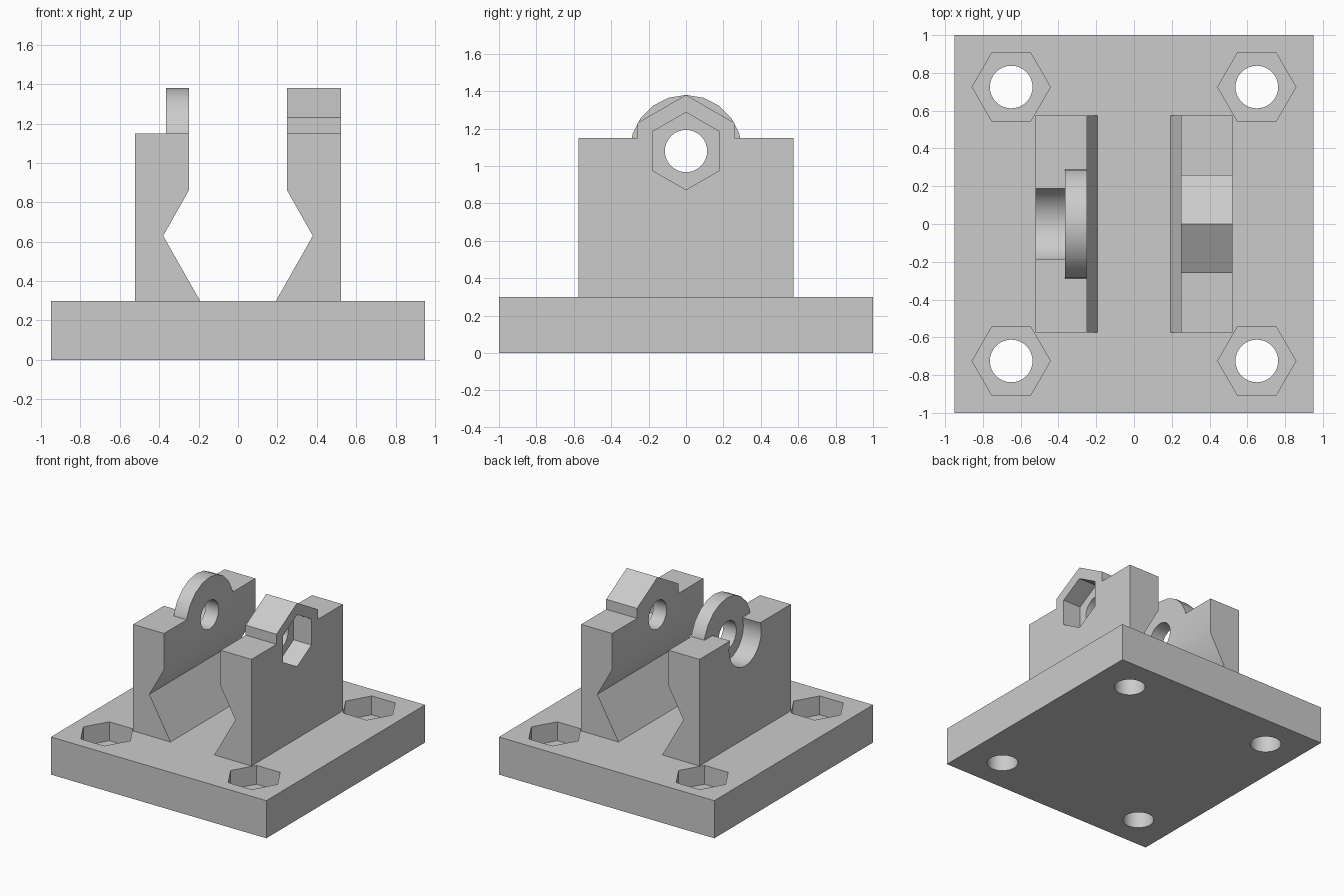
import bpy, bmesh
from math import cos, sin, pi, radians
from mathutils import Vector

if "Cube" in bpy.data.objects:
    bpy.data.objects.remove(bpy.data.objects["Cube"], do_unlink=True)

grey = bpy.data.materials.new("plain grey")
grey.use_nodes = True
grey.diffuse_color = (0.6, 0.6, 0.6, 1)
grey.node_tree.nodes["Principled BSDF"].inputs["Base Color"].default_value = (0.6, 0.6, 0.6, 1)

PLACE = {"x": lambda a, b, d: (d, a, b),
         "y": lambda a, b, d: (a, d, b),
         "z": lambda a, b, d: (a, b, d)}


def prism(name, outline, axis, lo, hi):
    """Extrude a flat outline along an axis."""
    bm = bmesh.new()
    place = PLACE[axis]
    face = bm.faces.new([bm.verts.new(place(a, b, lo)) for a, b in outline])
    grown = bmesh.ops.extrude_face_region(bm, geom=[face])
    moved = [v for v in grown["geom"] if isinstance(v, bmesh.types.BMVert)]
    bmesh.ops.translate(bm, verts=moved, vec=Vector(place(0, 0, hi - lo)))
    bmesh.ops.recalc_face_normals(bm, faces=bm.faces)
    mesh = bpy.data.meshes.new(name)
    bm.to_mesh(mesh)
    bm.free()
    mesh.materials.append(grey)
    obj = bpy.data.objects.new(name, mesh)
    bpy.context.collection.objects.link(obj)
    return obj


def ring(a, b, radius, sides, start=0.0, sweep=2 * pi):
    count = sides if sweep == 2 * pi else sides + 1
    return [(a + radius * cos(start + sweep * i / sides),
             b + radius * sin(start + sweep * i / sides)) for i in range(count)]


def activate(obj):
    bpy.ops.object.select_all(action="DESELECT")
    obj.select_set(True)
    bpy.context.view_layer.objects.active = obj


def combine(obj, tool, operation):
    """Apply a boolean and discard the tool."""
    tool.hide_render = True
    mod = obj.modifiers.new("combine", "BOOLEAN")
    mod.operation, mod.object, mod.solver = operation, tool, "EXACT"
    activate(obj)
    bpy.ops.object.modifier_apply(modifier=mod.name)
    bpy.data.objects.remove(tool, do_unlink=True)


HOLE, NUT = 0.113, 0.207
AXLE = 1.08

# Base plate with four bolt holes and hexagonal nut pockets
base = prism("base_plate", [(-0.95, -1), (0.95, -1), (0.95, 1), (-0.95, 1)], "z", 0, 0.3)
for x in (-0.65, 0.65):
    for y in (-0.725, 0.725):
        combine(base, prism("cutter", ring(x, y, NUT, 6), "z", 0.15, 0.4), "DIFFERENCE")
        combine(base, prism("cutter", ring(x, y, HOLE, 32), "z", -0.1, 0.4), "DIFFERENCE")

# Mirrored clamp walls with a V notch on the inner side
PROFILE = [(0.522, 0.3), (0.522, 1.15), (0.25, 1.15), (0.25, 0.86), (0.38, 0.63), (0.193, 0.3)]


def wall(name, side):
    return prism(name, [(side * x, z) for x, z in PROFILE], "y", -0.575, 0.575)


# Left wall: half hexagon top and nut pocket on the outside
left = wall("left_wall", 1)
half_hex = [(-0.26, 1.0), (0.26, 1.0), (0.26, 1.23), (0, 1.38), (-0.26, 1.23)]
combine(left, prism("lug", half_hex, "x", 0.25, 0.522), "UNION")
combine(left, prism("cutter", ring(0, AXLE, NUT, 6, pi / 2), "x", 0.365, 0.7), "DIFFERENCE")

# Right wall: thin rounded lug and round bolt head recess on the outside
right = wall("right_wall", -1)
combine(right, prism("lug", ring(0, AXLE, 0.3, 10, 0, pi), "x", -0.365, -0.25), "UNION")
combine(right, prism("cutter", ring(0, AXLE, 0.202, 32), "x", -0.7, -0.365), "DIFFERENCE")

# Cross bolt hole through both walls
for part in (left, right):
    combine(part, prism("cutter", ring(0, AXLE, HOLE, 32), "x", -0.8, 0.8), "DIFFERENCE")

for part in (base, left, right):
    activate(part)
    bpy.ops.object.shade_smooth_by_angle(angle=radians(30))
